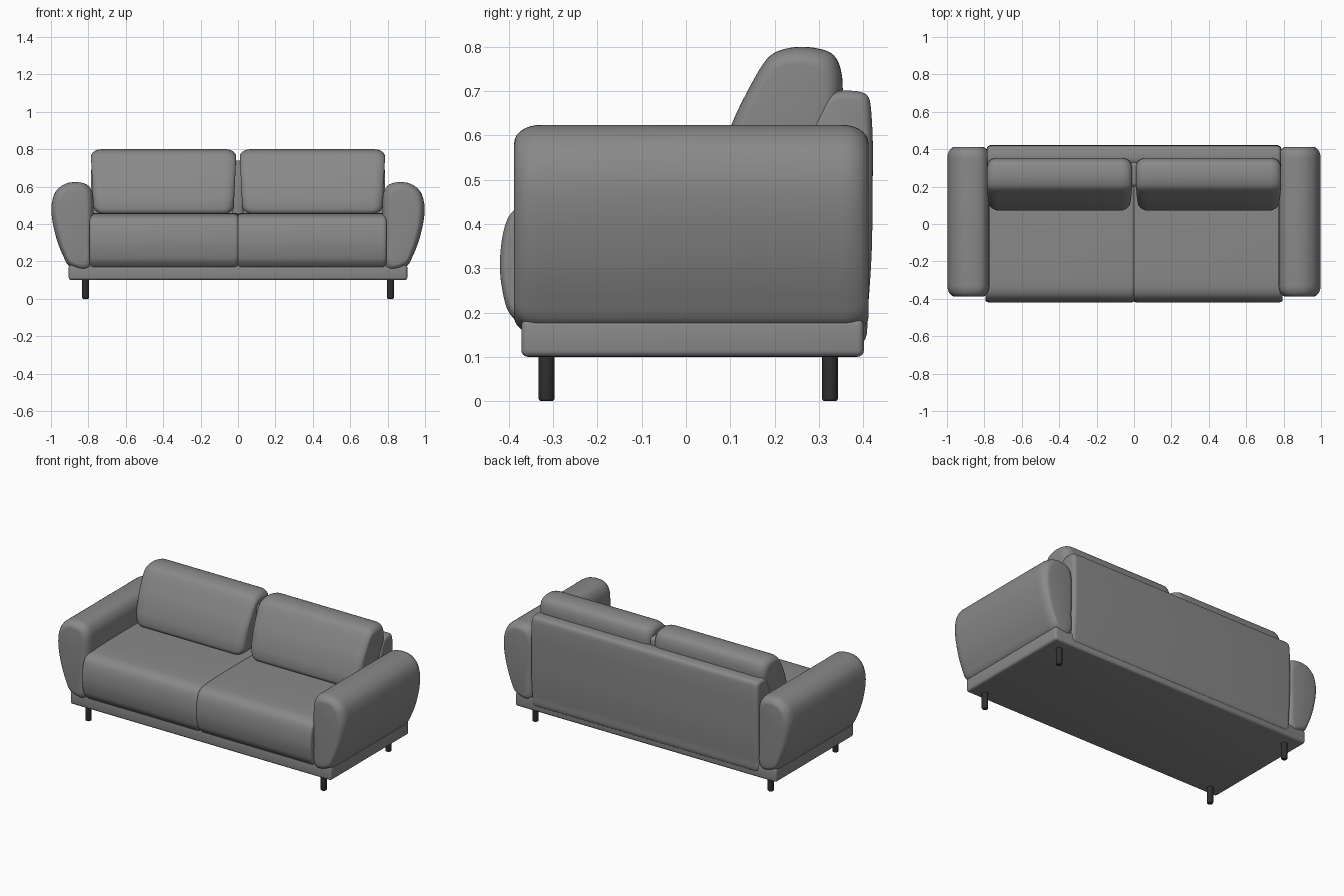
import bpy, bmesh, math
from mathutils import Vector

old = bpy.data.objects.get("Cube")
if old:
    bpy.data.objects.remove(old, do_unlink=True)


def material(name, value):
    m = bpy.data.materials.new(name)
    m.use_nodes = True
    colour = (value, value, value, 1)
    m.diffuse_color = colour
    m.node_tree.nodes["Principled BSDF"].inputs["Base Color"].default_value = colour
    return m


FABRIC = material("grey fabric", 0.25)
BLACK = material("black legs", 0.03)


def finish(name, bm, mat):
    bmesh.ops.recalc_face_normals(bm, faces=bm.faces)
    mesh = bpy.data.meshes.new(name)
    bm.to_mesh(mesh)
    bm.free()
    obj = bpy.data.objects.new(name, mesh)
    bpy.context.collection.objects.link(obj)
    mesh.materials.append(mat)
    bpy.ops.object.select_all(action="DESELECT")
    obj.select_set(True)
    bpy.context.view_layer.objects.active = obj
    bpy.ops.object.shade_smooth_by_angle(angle=math.radians(40))


def smooth_loop(points, steps=5):
    """Closed smooth curve through the points, with tangents limited to avoid overshoot."""
    pts = [Vector(p) for p in points]
    n = len(pts)
    tangents = []
    for i in range(n):
        a, b, c = pts[i - 1], pts[i], pts[(i + 1) % n]
        tangents.append((c - a).normalized() * min((b - a).length, (c - b).length))
    out = []
    for i in range(n):
        j = (i + 1) % n
        for s in range(steps):
            t = s / steps
            w = t * t * (3 - 2 * t)
            out.append(pts[i] * (1 - w) + pts[j] * w
                       + tangents[i] * t * (1 - t) ** 2 - tangents[j] * t * t * (1 - t))
    return out


def padded(name, profile, lo, hi, run, inset, place):
    """Loft a profile from lo to hi, with ends rounded over the given run and inset."""
    loop = smooth_loop(profile)
    low = Vector([min(p[k] for p in loop) for k in (0, 1)])
    high = Vector([max(p[k] for p in loop) for k in (0, 1)])
    mid, half = (low + high) / 2, (high - low) / 2
    angles = [math.pi / 2 * i / 7 for i in range(8)]
    ends = [(run * (1 - math.cos(a)), inset * (1 - math.sin(a))) for a in angles]
    stations = [(lo + d, s) for d, s in ends] + [(hi - d, s) for d, s in reversed(ends)]
    bm = bmesh.new()
    rings = []
    for pos, s in stations:
        ring = []
        for p in loop:
            u, v = (mid[k] + (p[k] - mid[k]) * (half[k] - s) / half[k] for k in (0, 1))
            ring.append(bm.verts.new(place(u, v, pos)))
        rings.append(ring)
    n = len(loop)
    for r, q in zip(rings, rings[1:]):
        for i in range(n):
            bm.faces.new((r[i], r[(i + 1) % n], q[(i + 1) % n], q[i]))
    bm.faces.new(rings[0])
    bm.faces.new(rings[-1])
    finish(name, bm, FABRIC)


def rounded_box(name, lo, hi, radius):
    bm = bmesh.new()
    bmesh.ops.create_cube(bm, size=1)
    for v in bm.verts:
        v.co = [(a + b) / 2 + c * (b - a) for a, b, c in zip(lo, hi, v.co)]
    bmesh.ops.bevel(bm, geom=bm.edges[:], offset=radius, segments=4, profile=0.5,
                    affect="EDGES")
    finish(name, bm, FABRIC)


arm = [(0.785, 0.16), (0.895, 0.17), (0.935, 0.23), (0.97, 0.32), (0.993, 0.42),
       (0.997, 0.50), (0.977, 0.57), (0.93, 0.612), (0.87, 0.624), (0.81, 0.612),
       (0.779, 0.57), (0.772, 0.50), (0.775, 0.30)]
seat = [(-0.375, 0.172), (-0.405, 0.21), (-0.42, 0.29), (-0.415, 0.37), (-0.395, 0.425),
        (-0.35, 0.45), (-0.25, 0.457), (0.0, 0.46), (0.28, 0.455), (0.30, 0.43),
        (0.30, 0.18), (0.28, 0.165), (-0.35, 0.165)]
back = [(0.395, 0.13), (0.41, 0.20), (0.42, 0.35), (0.422, 0.58), (0.418, 0.66),
        (0.41, 0.69), (0.385, 0.70), (0.345, 0.70), (0.32, 0.685), (0.28, 0.60),
        (0.25, 0.45), (0.25, 0.16), (0.27, 0.13)]
cushion = [(0.072, 0.475), (0.075, 0.53), (0.105, 0.63), (0.155, 0.73), (0.19, 0.78),
           (0.235, 0.798), (0.29, 0.798), (0.335, 0.78), (0.353, 0.73), (0.35, 0.66),
           (0.31, 0.50), (0.28, 0.457), (0.09, 0.455)]

# Plinth and backrest
rounded_box("base", (-0.905, -0.372, 0.10), (0.905, 0.402, 0.185), 0.015)
padded("backrest", back, -0.787, 0.787, 0.025, 0.02, lambda u, v, p: (p, u, v))
rounded_box("cushion_join", (-0.03, 0.20, 0.44), (0.03, 0.33, 0.74), 0.02)

# Arms, seats, back cushions and legs on both sides
for side, s in (("left", 1), ("right", -1)):
    padded(side + "_arm", arm, -0.388, 0.412, 0.06, 0.04,
           lambda u, v, p: (s * u, p, v))
    padded(side + "_seat", seat, -0.003, 0.794, 0.025, 0.014,
           lambda u, v, p: (s * p, u, v))
    padded(side + "_back_cushion", cushion, 0.008, 0.788, 0.06, 0.04,
           lambda u, v, p: (s * (p + 0.12 * (0.8 - v) * (0.4 - p)), u, v))
    for end, y in (("front", -0.315), ("back", 0.325)):
        bm = bmesh.new()
        bmesh.ops.create_cone(bm, cap_ends=True, segments=20, radius1=0.018,
                              radius2=0.018, depth=0.11)
        bmesh.ops.translate(bm, verts=bm.verts, vec=(s * 0.815, y, 0.055))
        rim = [e for e in bm.edges if all(v.co.z < 0.01 for v in e.verts)]
        bmesh.ops.bevel(bm, geom=rim, offset=0.006, segments=3, profile=0.5, affect="EDGES")
        finish(f"{side}_{end}_leg", bm, BLACK)
